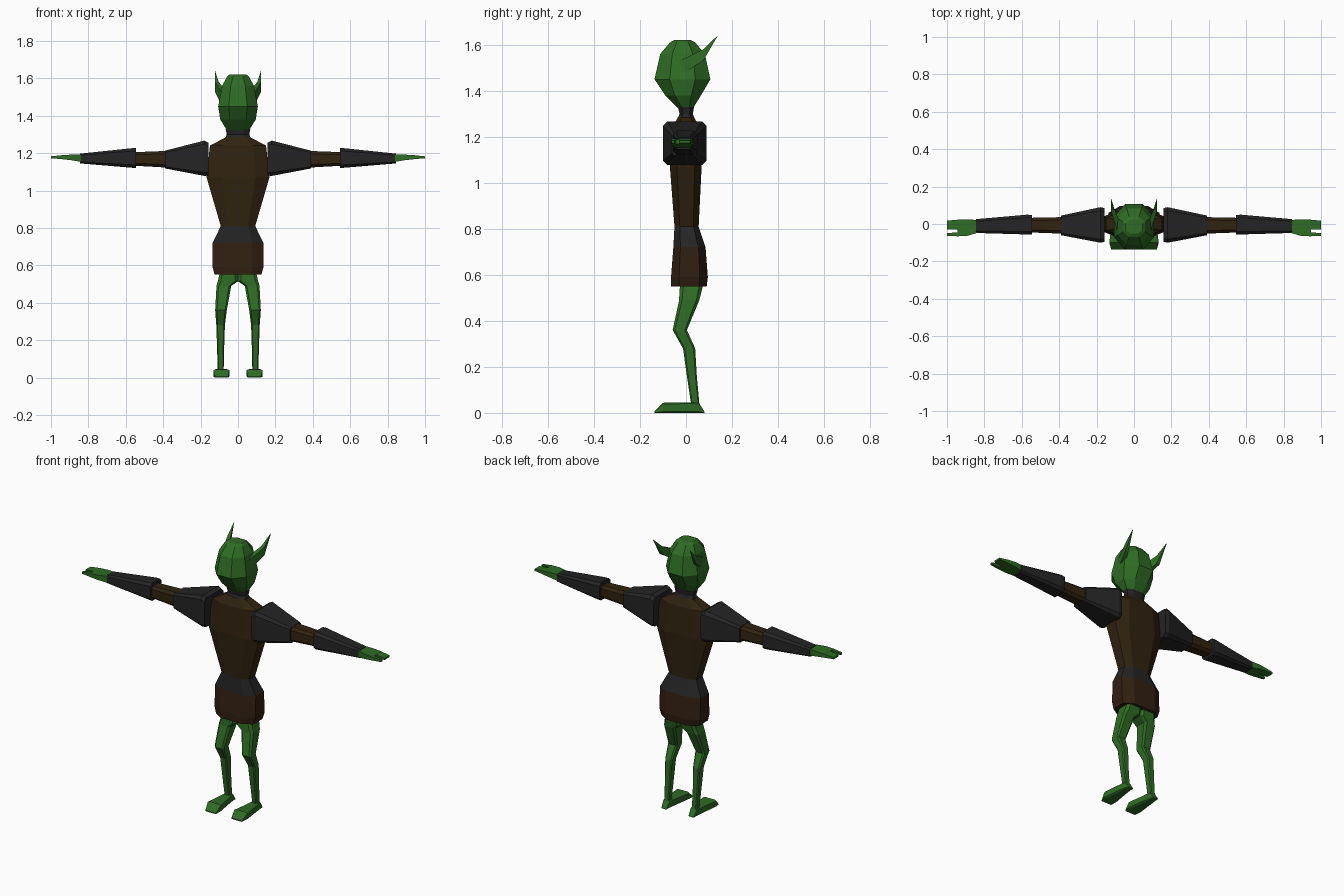
import bpy
import bmesh
from mathutils import Vector

cube = bpy.data.objects.get("Cube")
if cube:
    bpy.data.objects.remove(cube, do_unlink=True)


def make_material(name, red, green, blue):
    material = bpy.data.materials.new(name)
    material.use_nodes = True
    colour = (red, green, blue, 1)
    material.diffuse_color = colour
    shader = material.node_tree.nodes["Principled BSDF"]
    shader.inputs["Base Color"].default_value = colour
    shader.inputs["Roughness"].default_value = 0.9
    return material


SKIN = make_material("green skin", 0.028, 0.15, 0.018)
ARMOUR = make_material("dark leather", 0.018, 0.018, 0.019)
CLOTH = make_material("brown cloth", 0.03, 0.017, 0.005)
SKIRT = make_material("reddish brown cloth", 0.031, 0.014, 0.006)


def section(low_a, high_a, low_b, high_b, chamfer):
    """Outline of a rectangle, with cut corners if chamfer is above zero."""
    if not chamfer:
        return [(low_a, low_b), (high_a, low_b), (high_a, high_b), (low_a, high_b)]
    da = (high_a - low_a) * chamfer
    db = (high_b - low_b) * chamfer
    return [
        (low_a + da, low_b), (high_a - da, low_b),
        (high_a, low_b + db), (high_a, high_b - db),
        (high_a - da, high_b), (low_a + da, high_b),
        (low_a, high_b - db), (low_a, low_b + db),
    ]


def place(axis, along, a, b):
    if axis == "x":
        return Vector((along, a, b))
    if axis == "y":
        return Vector((a, along, b))
    return Vector((a, b, along))


def loft(name, axis, rings, materials, chamfer=0.0, side=1, bands=None):
    """Skin a row of sections (along, low_a, high_a, low_b, high_b)."""
    bm = bmesh.new()
    loops = []
    for along, *box in rings:
        loop = []
        for a, b in section(*box, chamfer):
            point = place(axis, along, a, b)
            point.x *= side
            loop.append(bm.verts.new(point))
        loops.append(loop)
    count = len(loops[0])
    for index, (lower, upper) in enumerate(zip(loops, loops[1:])):
        for i in range(count):
            j = (i + 1) % count
            face = bm.faces.new((lower[i], lower[j], upper[j], upper[i]))
            face.material_index = bands[index] if bands else 0
    bm.faces.new(loops[0])
    bm.faces.new(loops[-1]).material_index = bands[-1] if bands else 0
    bmesh.ops.remove_doubles(bm, verts=bm.verts, dist=0.0005)
    bmesh.ops.recalc_face_normals(bm, faces=bm.faces)
    mesh = bpy.data.meshes.new(name)
    bm.to_mesh(mesh)
    bm.free()
    for material in materials:
        mesh.materials.append(material)
    obj = bpy.data.objects.new(name, mesh)
    bpy.context.collection.objects.link(obj)
    return obj


def upright(name, profile, materials, chamfer, bands=None):
    """Symmetrical part from (height, half width, front, back)."""
    rings = [(z, -w, w, front, back) for z, w, front, back in profile]
    return loft(name, "z", rings, materials, chamfer, bands=bands)


# Tunic: skirt, belt and chest are bands of one body
upright("tunic", [
    (0.55, 0.125, -0.065, 0.09),
    (0.59, 0.136, -0.065, 0.095),
    (0.72, 0.136, -0.055, 0.085),
    (0.81, 0.092, -0.05, 0.055),
    (1.07, 0.168, -0.07, 0.068),
    (1.24, 0.15, -0.06, 0.06),
    (1.285, 0.065, -0.035, 0.035),
], [SKIRT, ARMOUR, CLOTH], 0.22, bands=[0, 0, 1, 2, 2, 2])

# Collar
upright("collar", [
    (1.27, 0.072, -0.04, 0.04),
    (1.3, 0.06, -0.028, 0.03),
    (1.33, 0.066, -0.035, 0.035),
], [ARMOUR], 0.25)

# Head
upright("head", [
    (1.315, 0.055, -0.025, 0.025),
    (1.38, 0.095, -0.09, 0.065),
    (1.45, 0.106, -0.137, 0.106),
    (1.56, 0.085, -0.112, 0.082),
    (1.61, 0.058, -0.07, 0.04),
    (1.62, 0.045, -0.052, 0.022),
], [SKIN], 0.27)

for label, side in (("left", 1), ("right", -1)):
    # Swept-back ear
    loft(label + "_ear", "y", [
        (-0.03, 0.06, 0.092, 1.465, 1.53),
        (0.075, 0.103, 0.124, 1.53, 1.58),
        (0.136, 0.122, 0.124, 1.636, 1.639),
    ], [SKIN], side=side)

    # Arm from shoulder guard to wrist
    loft(label + "_shoulder_guard", "x", [
        (0.158, -0.095, 0.085, 1.08, 1.255),
        (0.18, -0.1, 0.09, 1.078, 1.267),
        (0.39, -0.06, 0.045, 1.118, 1.213),
    ], [ARMOUR], 0.1, side)
    loft(label + "_upper_arm", "x", [
        (0.37, -0.052, 0.037, 1.122, 1.212),
        (0.56, -0.045, 0.033, 1.133, 1.205),
    ], [CLOTH], 0.18, side)
    loft(label + "_forearm_guard", "x", [
        (0.545, -0.056, 0.048, 1.12, 1.227),
        (0.57, -0.056, 0.05, 1.122, 1.226),
        (0.845, -0.048, 0.026, 1.145, 1.197),
    ], [ARMOUR], 0.15, side)

    # Mitten hand with two prongs
    loft(label + "_palm", "x", [
        (0.82, -0.042, 0.02, 1.15, 1.194),
        (0.89, -0.063, 0.025, 1.162, 1.192),
        (0.945, -0.066, 0.023, 1.168, 1.189),
    ], [SKIN], side=side)
    for finger, low, high in (("small", -0.066, -0.044), ("large", -0.031, 0.023)):
        loft(f"{label}_{finger}_finger", "x", [
            (0.94, low, high, 1.168, 1.189),
            (1.0, low + 0.003, high - 0.005, 1.172, 1.183),
        ], [SKIN], side=side)

    # Bent leg
    loft(label + "_leg", "z", [
        (0.02, 0.077, 0.108, 0.025, 0.06),
        (0.16, 0.074, 0.112, 0.004, 0.047),
        (0.28, 0.07, 0.116, -0.013, 0.04),
        (0.36, 0.06, 0.122, -0.058, 0.004),
        (0.49, 0.036, 0.115, -0.03, 0.058),
        (0.515, 0, 0.108, -0.029, 0.064),
        (0.57, 0, 0.095, -0.025, 0.078),
    ], [SKIN], 0.15, side)

    # Wedge foot, wide at the toes
    loft(label + "_foot", "y", [
        (-0.137, 0.052, 0.122, 0, 0.006),
        (-0.1, 0.046, 0.132, 0, 0.044),
        (0.025, 0.066, 0.117, 0, 0.046),
        (0.056, 0.07, 0.112, 0, 0.044),
        (0.08, 0.074, 0.108, 0, 0.005),
    ], [SKIN], 0.12, side)
